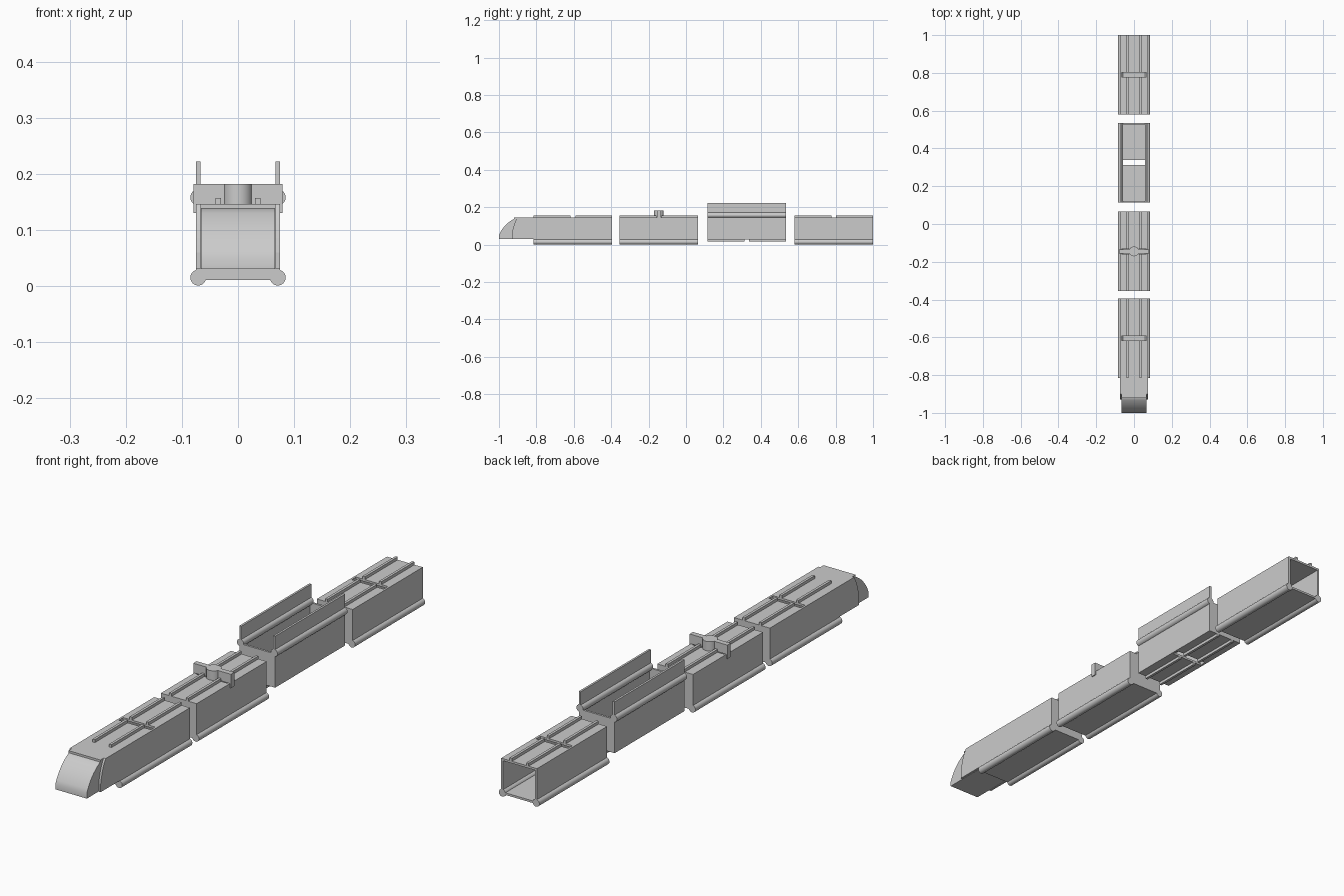
import bpy, bmesh, math
from mathutils import Matrix

if "Cube" in bpy.data.objects:
    bpy.data.objects.remove(bpy.data.objects["Cube"])

grey = bpy.data.materials.new("plain grey")
grey.use_nodes = True
COLOUR = (0.6, 0.6, 0.6, 1)
grey.diffuse_color = COLOUR
grey.node_tree.nodes["Principled BSDF"].inputs["Base Color"].default_value = COLOUR

W, T = 0.075, 0.008          # half width and wall thickness
TOP, BASE = 0.146, 0.018     # roof top and wall bottom
PIN = 0.071                  # hinge distance from the centre
SLOT = 0.013                 # half width of the roof slot
FLIP = 0.173                 # height sum used to turn a section over


def finish(name, bm, smooth=False):
    bmesh.ops.recalc_face_normals(bm, faces=bm.faces)
    mesh = bpy.data.meshes.new(name)
    bm.to_mesh(mesh)
    bm.free()
    mesh.materials.append(grey)
    ob = bpy.data.objects.new(name, mesh)
    bpy.context.scene.collection.objects.link(ob)
    if smooth:
        bpy.ops.object.select_all(action='DESELECT')
        ob.select_set(True)
        bpy.context.view_layer.objects.active = ob
        bpy.ops.object.shade_smooth_by_angle(angle=math.radians(35))
    return ob


def box(name, x0, x1, y0, y1, z0, z1):
    bm = bmesh.new()
    size = Matrix.Diagonal((abs(x1 - x0), abs(y1 - y0), abs(z1 - z0), 1))
    mid = Matrix.Translation(((x0 + x1) / 2, (y0 + y1) / 2, (z0 + z1) / 2))
    bmesh.ops.create_cube(bm, size=1, matrix=mid @ size)
    return finish(name, bm)


def rod(name, centre, radius, length, along_y=True):
    bm = bmesh.new()
    turn = Matrix.Rotation(math.pi / 2 if along_y else 0, 4, 'X')
    bmesh.ops.create_cone(bm, cap_ends=True, segments=32, radius1=radius, radius2=radius,
                          depth=length, matrix=Matrix.Translation(centre) @ turn)
    return finish(name, bm, True)


def prism(name, x0, x1, outline, smooth=False):
    """Extrude a side outline of (y, z) points across x."""
    bm = bmesh.new()
    face = bm.faces.new([bm.verts.new((x0, y, z)) for y, z in outline])
    new = bmesh.ops.extrude_face_region(bm, geom=[face])["geom"]
    bmesh.ops.translate(bm, vec=(x1 - x0, 0, 0),
                        verts=[v for v in new if isinstance(v, bmesh.types.BMVert)])
    return finish(name, bm, smooth)


def curved_front(y_low, y_high, z_low, z_high, steps=8):
    """Rounded front edge rising from low to high."""
    pts = []
    for i in range(steps + 1):
        t = i / steps
        a = math.radians(20 + 40 * t)
        s0, c0 = math.sin(math.radians(20)), math.cos(math.radians(20))
        s1, c1 = math.sin(math.radians(60)), math.cos(math.radians(60))
        pts.append((y_low + (y_high - y_low) * (c0 - math.cos(a)) / (c0 - c1),
                    z_low + (z_high - z_low) * (math.sin(a) - s0) / (s1 - s0)))
    return pts


def section(name, y0, y1, flipped=False, is_front=False, back_open=False):
    h = (lambda z: FLIP - z) if flipped else (lambda z: z)
    mid = (y0 + y1) / 2
    roof_start = -0.92 if is_front else y0
    spans = ((y0, mid - SLOT), (mid + SLOT, y1))

    # Roof panels either side of the slot, with raised ribs
    box(name + "_roof_front", -W + T, W - T, roof_start, mid - SLOT, h(TOP - T), h(TOP))
    box(name + "_roof_back", -W + T, W - T, mid + SLOT, y1, h(TOP - T), h(TOP))
    for s in (-1, 1):
        for a, b in spans:
            box(name + "_roof_rib", s * 0.030, s * 0.040, a, b, h(TOP), h(TOP + 0.011))

        # Side walls, hinge rods and floor doors
        if is_front:
            edge = curved_front(-0.93, -0.90, 0.06, TOP)
            prism(name + "_wall", s * (W - T), s * W,
                  [(y1, TOP), (y1, BASE), (y0, BASE), (y0, 0.03), (-0.93, 0.03)] + edge)
        else:
            box(name + "_wall", s * (W - T), s * W, y0, y1, h(BASE), h(TOP))
        rod(name + "_hinge", (s * PIN, mid, h(0.015)), 0.014, y1 - y0)
        if flipped:
            box(name + "_open_door", s * (W - T), s * W, y0, y1, h(0.015), 0.222)
        else:
            box(name + "_door", 0, s * PIN, y0, y1, 0.011, 0.019)

    # End panels
    box(name + "_front_panel", -W + T, W - T, y0, y0 + T, h(BASE), h(TOP - T))
    if not back_open:
        box(name + "_back_panel", -W + T, W - T, y1 - T, y1, h(BASE), h(TOP - T))


section("front_section", -0.815, -0.395, is_front=True)
section("second_section", -0.355, 0.065)
section("upturned_section", 0.115, 0.535, flipped=True)
section("rear_section", 0.58, 1.0, back_open=True)

# Rounded nose closing the front section
nose = curved_front(-1.0, -0.92, 0.05, TOP - T)
prism("nose", -W + T + 0.001, W - T - 0.001,
      [(-0.81, TOP - T), (-0.81, 0.03), (-1.0, 0.03)] + nose, True)

# Clip with round boss across the second section
MID = -0.145
rod("clip_boss", (0, MID, 0.164), 0.026, 0.036, along_y=False)
box("clip_arm", -0.079, 0.079, MID - 0.010, MID + 0.010, TOP, 0.182)
for s in (-1, 1):
    box("clip_end", s * W, s * 0.079, MID - 0.010, MID + 0.010, 0.13, TOP)
